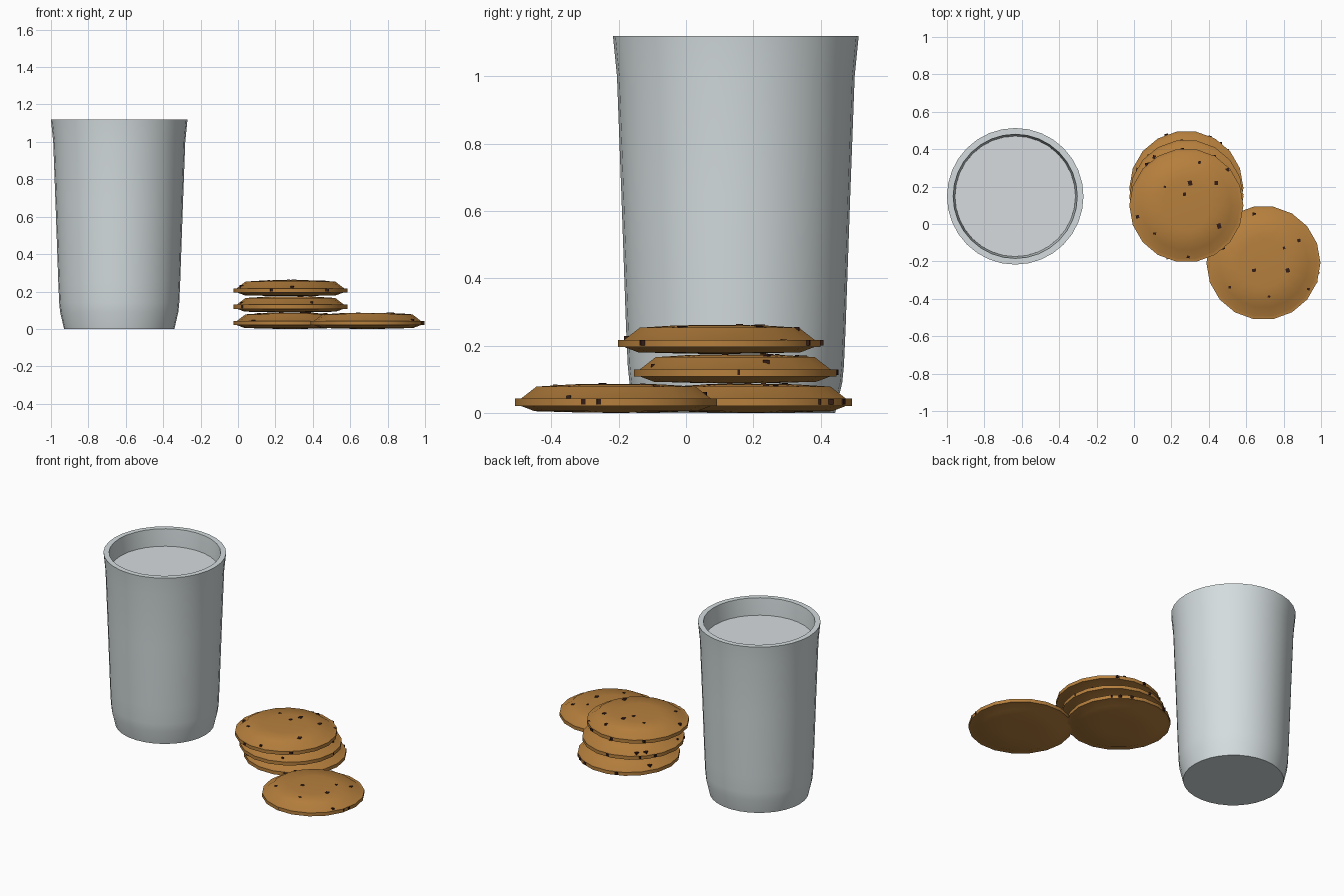
import bpy, bmesh, math, random
from mathutils import Matrix, Vector

if "Cube" in bpy.data.objects:
    bpy.data.objects.remove(bpy.data.objects["Cube"])

random.seed(7)


def material(name, rgb):
    m = bpy.data.materials.new(name)
    m.diffuse_color = (*rgb, 1)
    m.use_nodes = True
    m.node_tree.nodes["Principled BSDF"].inputs["Base Color"].default_value = m.diffuse_color
    return m


GLASS = material("pale glass", (0.66, 0.72, 0.73))
MILK = material("milk white", (0.68, 0.71, 0.73))
DOUGH = material("baked dough", (0.47, 0.215, 0.047))
CHOC = material("dark chocolate", (0.035, 0.012, 0.008))


def finish(bm, name, mat, loc, angle=None):
    bmesh.ops.recalc_face_normals(bm, faces=bm.faces)
    me = bpy.data.meshes.new(name)
    bm.to_mesh(me)
    bm.free()
    me.materials.append(mat)
    ob = bpy.data.objects.new(name, me)
    ob.location = loc
    bpy.context.collection.objects.link(ob)
    if angle:
        bpy.ops.object.select_all(action='DESELECT')
        ob.select_set(True)
        bpy.context.view_layer.objects.active = ob
        bpy.ops.object.shade_smooth_by_angle(angle=math.radians(angle))
    return ob


def lathe(name, profile, sides, mat, loc, angle):
    """Revolve (radius, height) points; radius 0 makes a pole."""
    bm = bmesh.new()
    rings = []
    for r, z in profile:
        if r == 0:
            rings.append([bm.verts.new((0, 0, z))] * sides)
        else:
            rings.append([bm.verts.new((r * math.cos(2 * math.pi * i / sides),
                                        r * math.sin(2 * math.pi * i / sides), z))
                          for i in range(sides)])
    for a, b in zip(rings, rings[1:]):
        for i in range(sides):
            j = (i + 1) % sides
            bm.faces.new(list(dict.fromkeys((a[i], a[j], b[j], b[i]))))
    return finish(bm, name, mat, loc, angle)


# Glass tumbler with wall thickness, and the milk inside
CUP = (-0.635, 0.148, 0)
lathe("glass", [(0, 0), (0.295, 0), (0.316, 0.09), (0.321, 0.14), (0.326, 0.25),
                (0.340, 0.65), (0.353, 1.0), (0.365, 1.12),
                (0.332, 1.12), (0.322, 1.0), (0.310, 0.65), (0.296, 0.2),
                (0.275, 0.06), (0, 0.05)], 32, GLASS, CUP, 40)
lathe("milk", [(0, 0.055), (0.27, 0.065), (0.292, 0.2), (0.307, 0.65),
               (0.322, 1.01), (0, 1.01)], 32, MILK, CUP, 40)

# Cookie section: shallow underside, thin rim, domed top
COOKIE = [(0, 0), (0.10, 0.001), (0.245, 0.005), (0.285, 0.020), (0.305, 0.020),
          (0.305, 0.042), (0.287, 0.042), (0.24, 0.078), (0.13, 0.085), (0, 0.086)]
TOP = [(0.287, 0.042), (0.24, 0.078), (0.13, 0.085), (0, 0.086)]


def top_height(r):
    for (r1, z1), (r0, z0) in zip(TOP, TOP[1:]):
        if r0 <= r <= r1:
            return z0 + (z1 - z0) * (r - r0) / (r1 - r0)
    return 0.04


def random_spots(n):
    out = []
    for _ in range(n):
        a, r = random.uniform(0, 2 * math.pi), 0.29 * math.sqrt(random.random())
        out.append((r * math.cos(a), r * math.sin(a)))
    return out


def cookie(name, loc, spots):
    lathe(name, COOKIE, 18, DOUGH, loc, 45)
    # Chocolate chips barely breaking the surface
    bm = bmesh.new()
    pts = [(x, y, top_height(math.hypot(x, y)) - 0.005) for x, y in spots]
    for i in range(5):  # a few around the rim
        a = random.uniform(0, 2 * math.pi)
        pts.append((0.297 * math.cos(a), 0.297 * math.sin(a), 0.033))
    for p in pts:
        s = random.uniform(0.012, 0.022)
        m = (Matrix.Translation(Vector(p))
             @ Matrix.Rotation(random.uniform(-0.3, 0.3), 4, 'Z')
             @ Matrix.Diagonal((s, s * random.uniform(0.7, 1.3), 0.016, 1)))
        bmesh.ops.create_cube(bm, size=1, matrix=m)
    finish(bm, name + "_chips", CHOC, loc)


top_spots = [(0.16, 0.12), (-0.01, 0.06), (0.02, 0.12), (-0.26, -0.06), (-0.17, -0.15),
             (-0.115, 0.10), (0.22, 0.19), (0.175, -0.11), (0.01, -0.275), (0.07, 0.23)]
loose_spots = [(0.03, -0.18), (-0.05, -0.04), (0.13, -0.04), (-0.18, -0.13),
               (0.11, 0.08), (0.19, 0.12), (-0.22, 0.13), (0.24, -0.14), (-0.05, 0.26)]

# Stack of three cookies leaning forward, plus one beside it
cookie("bottom_cookie", (0.28, 0.193, 0), random_spots(12))
cookie("middle_cookie", (0.28, 0.146, 0.0875), random_spots(12))
cookie("top_cookie", (0.28, 0.099, 0.175), top_spots)
cookie("loose_cookie", (0.692, -0.208, 0), loose_spots)
